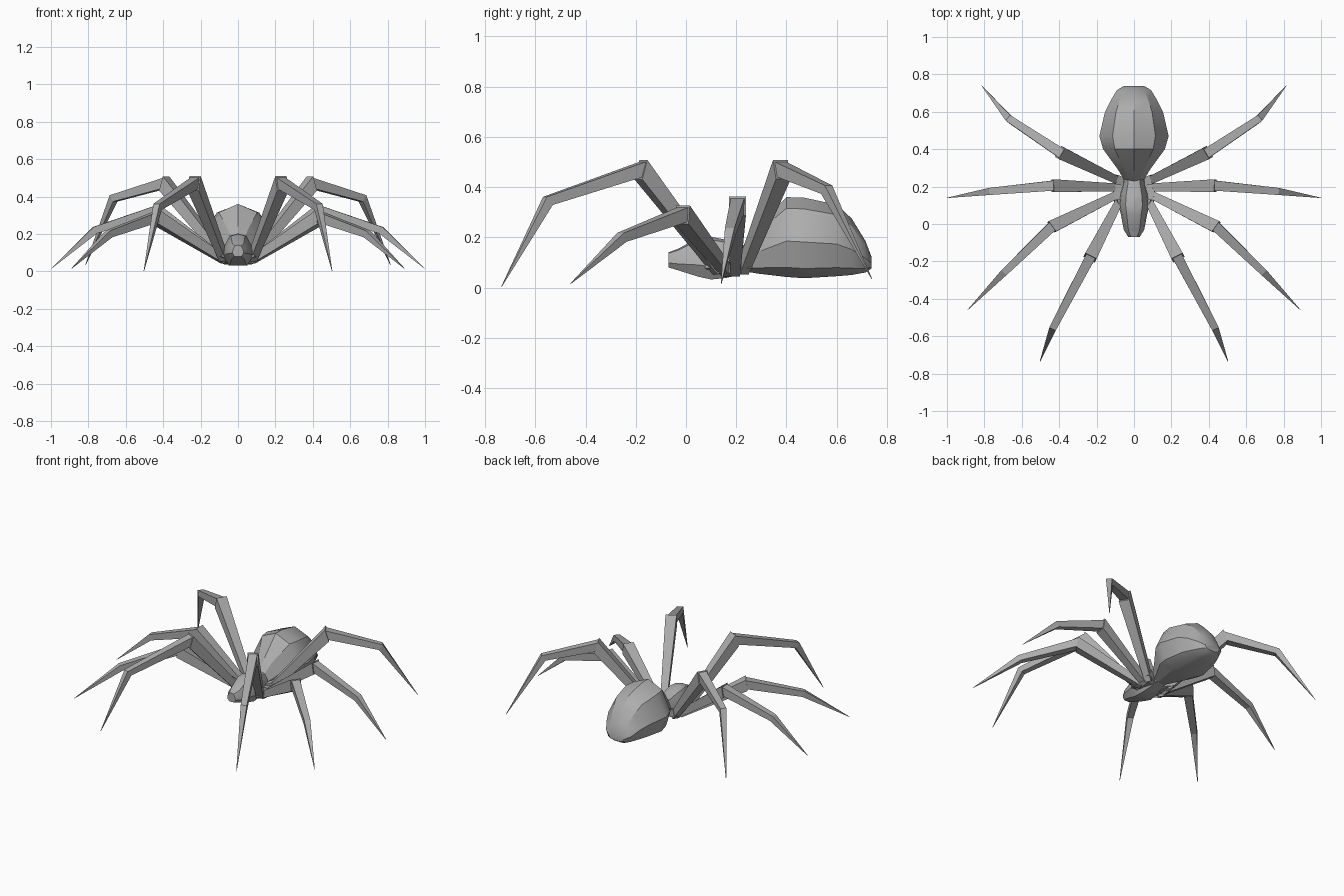
import bpy, bmesh
from mathutils import Vector

if "Cube" in bpy.data.objects:
    bpy.data.objects.remove(bpy.data.objects["Cube"])

grey = bpy.data.materials.new("spider grey")
grey.diffuse_color = (0.42, 0.42, 0.42, 1)
grey.use_nodes = True
grey.node_tree.nodes["Principled BSDF"].inputs["Base Color"].default_value = grey.diffuse_color


def loft(name, rings, smooth=None):
    """Skin a list of equal-length point rings and cap both ends."""
    bm = bmesh.new()
    vs = [[bm.verts.new(p) for p in ring] for ring in rings]
    n = len(vs[0])
    for a, b in zip(vs, vs[1:]):
        for i in range(n):
            j = (i + 1) % n
            bm.faces.new((a[i], a[j], b[j], b[i]))
    bm.faces.new(vs[0])
    bm.faces.new(vs[-1])
    bmesh.ops.remove_doubles(bm, verts=bm.verts, dist=1e-5)
    bmesh.ops.recalc_face_normals(bm, faces=bm.faces)
    me = bpy.data.meshes.new(name)
    bm.to_mesh(me)
    bm.free()
    me.materials.append(grey)
    ob = bpy.data.objects.new(name, me)
    bpy.context.collection.objects.link(ob)
    if smooth:
        bpy.ops.object.select_all(action='DESELECT')
        ob.select_set(True)
        bpy.context.view_layer.objects.active = ob
        bpy.ops.object.shade_smooth_by_angle(angle=smooth)
    return ob


def body(name, stations, section, smooth):
    """Stations are (y, half width, bottom z, top z)."""
    full = section + [(-x, z) for x, z in reversed(section[1:-1])]
    loft(name, [[(x * w, y, lo + z * (hi - lo)) for x, z in full]
                for y, w, lo, hi in stations], smooth)


# abdomen: ridged back, wide flanks, flat belly
body("abdomen", [
    (0.23, 0.050, 0.065, 0.17), (0.29, 0.085, 0.055, 0.25),
    (0.40, 0.165, 0.042, 0.36), (0.47, 0.185, 0.037, 0.358),
    (0.60, 0.155, 0.045, 0.33), (0.66, 0.125, 0.050, 0.275),
    (0.715, 0.092, 0.060, 0.185), (0.738, 0.055, 0.075, 0.125)],
    [(0, 1), (0.62, 0.86), (1, 0.45), (0.8, 0.12), (0.4, 0), (0, 0)], 0.5)

# head and thorax
body("thorax", [
    (-0.07, 0.030, 0.080, 0.140), (-0.03, 0.055, 0.068, 0.155),
    (0.05, 0.070, 0.043, 0.200), (0.10, 0.082, 0.032, 0.202),
    (0.16, 0.075, 0.038, 0.190), (0.21, 0.060, 0.050, 0.170),
    (0.26, 0.055, 0.065, 0.170)],
    [(0, 1), (0.55, 0.93), (0.9, 0.6), (1, 0.3), (0.6, 0), (0, 0)], 0.5)


def leg_rings(points, sizes):
    """Square cross sections, mitred at every bend."""
    rings = []
    for i, p in enumerate(points):
        a = (p - points[i - 1]).normalized() if i else None
        b = (points[i + 1] - p).normalized() if i + 1 < len(points) else None
        t = ((a or b) + (b or a)).normalized()
        side = t.cross(Vector((0, 0, 1))).normalized()
        up = side.cross(t)
        stretch = 1 / max(0.6, t.dot(a or b))
        w = sizes[i] / 2
        rings.append([p + side * w * s + up * w * u * stretch
                      for s, u in ((-1, -1), (1, -1), (1, 1), (-1, 1))])
    return rings


# root, knee, ankle and tip of each leg on one side
legs = {
    "front_leg": [(0.075, 0.13, 0.065), (0.235, -0.18, 0.47),
                  (0.43, -0.55, 0.345), (0.503, -0.735, 0.003)],
    "second_leg": [(0.075, 0.165, 0.06), (0.44, -0.015, 0.29),
                   (0.69, -0.255, 0.20), (0.89, -0.46, 0.015)],
    "third_leg": [(0.07, 0.195, 0.06), (0.435, 0.205, 0.325),
                  (0.765, 0.175, 0.22), (0.998, 0.14, 0.015)],
    "back_leg": [(0.07, 0.225, 0.065), (0.395, 0.382, 0.47),
                 (0.665, 0.56, 0.39), (0.815, 0.74, 0.035)],
}
for name, pts in legs.items():
    for label, s in (("left", -1), ("right", 1)):
        path = [Vector((s * x, y, z)) for x, y, z in pts]
        thick = leg_rings(path, [0.040, 0.068, 0.040, 0.002])
        thin = leg_rings(path, [0.040, 0.054, 0.038, 0.002])
        loft(f"{name}_thigh_{label}", thick[:2])
        loft(f"{name}_shin_{label}", thin[1:])
        # hip block joining the leg to the thorax
        hip = [Vector((s * 0.03, path[0].y - 0.005, 0.075)),
               path[0].lerp(path[1], 0.09)]
        loft(f"{name}_hip_{label}", leg_rings(hip, [0.04, 0.05]))
